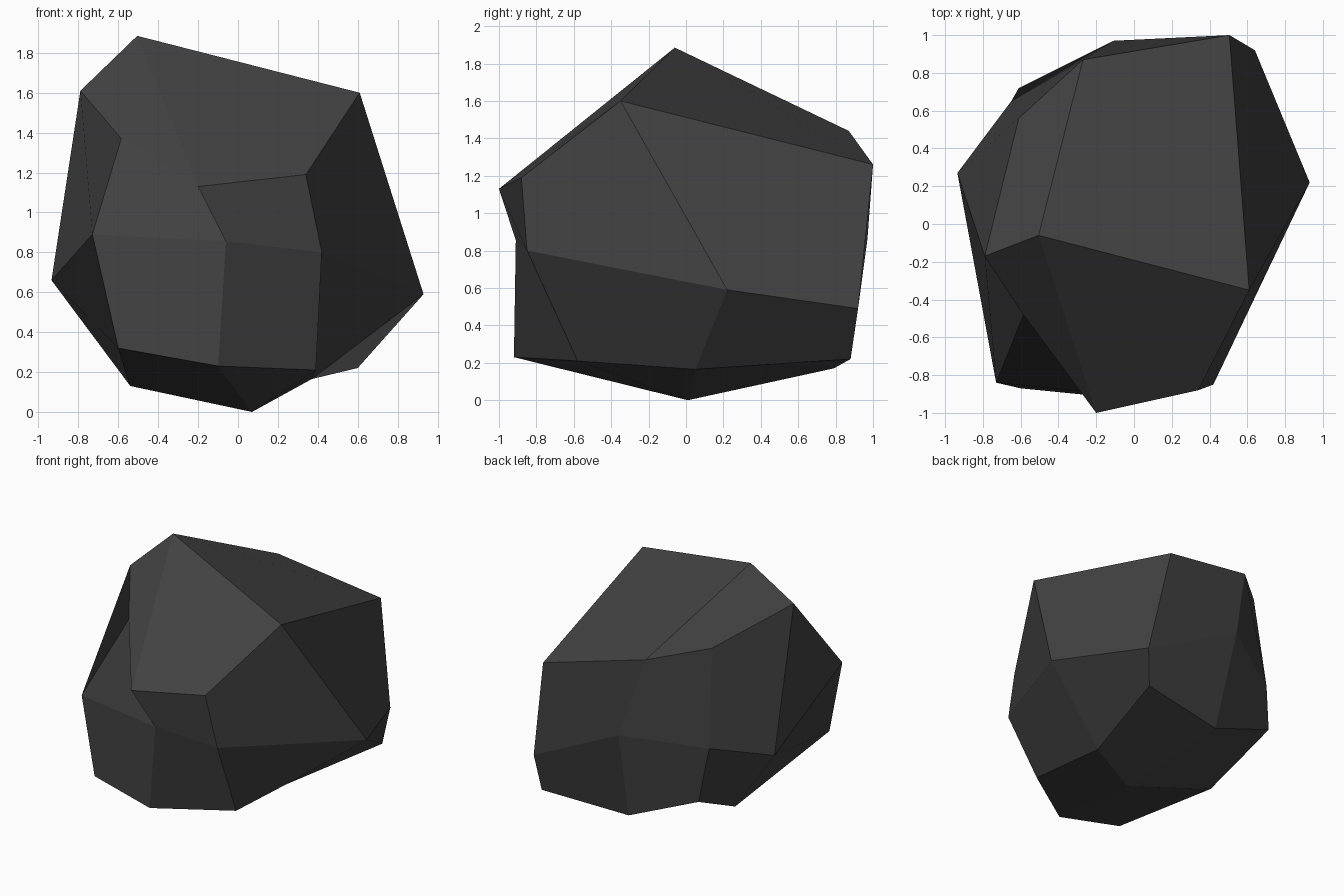
import bpy, bmesh

if "Cube" in bpy.data.objects:
    bpy.data.objects.remove(bpy.data.objects["Cube"])

# The boulder is a cube cut once each way, with its 26 corners pulled out of shape.
# Each level has three rows, front to back; each row runs left to right.
levels = {
    -1: (((-.60, -.87, .32), (-.10, -.92, .23), (.39, -.58, .21)),
         ((-.54, .18, .13), (.07, .01, 0), (.37, .05, .165)),
         ((-.61, .72, .39), (-.07, .79, .17), (.60, .88, .22))),
    0: (((-.73, -.84, .89), (-.06, -.91, .855), (.42, -.85, .80)),
        ((-.935, .27, .66), None, (.93, .22, .59)),
        ((-.65, .65, .78), (-.11, .97, .86), (.64, .92, .49))),
    1: (((-.585, -.48, 1.37), (-.20, -1.0, 1.13), (.34, -.88, 1.19)),
        ((-.79, -.17, 1.61), (-.505, -.06, 1.885), (.61, -.35, 1.60)),
        ((-.61, .56, 1.50), (-.27, .87, 1.44), (.505, 1.0, 1.26))),
}

# Cube of 24 faces
bm = bmesh.new()
bmesh.ops.create_cube(bm, size=2)
bmesh.ops.subdivide_edges(bm, edges=list(bm.edges), cuts=1, use_grid_fill=True)

# Pull each corner to its place
grid = {}
for v in bm.verts:
    x, y, z = key = tuple(round(c) for c in v.co)
    grid[key] = v
    v.co = levels[z][y + 1][x + 1]


def fold(a, b):
    """Restart a face at corner a, so that it creases from a to b."""
    a, b = grid[a], grid[b]
    face = next(f for f in a.link_faces if b in f.verts)
    ring = list(face.verts)
    start = ring.index(a)
    bm.faces.remove(face)
    bm.faces.new(ring[start:] + ring[:start])


# Creases across the strongly bent faces
fold((-1, -1, 1), (0, -1, 0))     # hollow beside the nose
fold((-1, 0, 1), (-1, -1, 0))     # left cheek
fold((-1, 0, 0), (-1, -1, -1))    # left jaw

bmesh.ops.recalc_face_normals(bm, faces=list(bm.faces))
mesh = bpy.data.meshes.new("boulder")
bm.to_mesh(mesh)
bm.free()

# Dark stone
stone = bpy.data.materials.new("dark stone grey")
stone.diffuse_color = (.055, .055, .055, 1)
stone.use_nodes = True
stone.node_tree.nodes["Principled BSDF"].inputs["Base Color"].default_value = stone.diffuse_color
mesh.materials.append(stone)
boulder = bpy.data.objects.new("boulder", mesh)
bpy.context.collection.objects.link(boulder)
